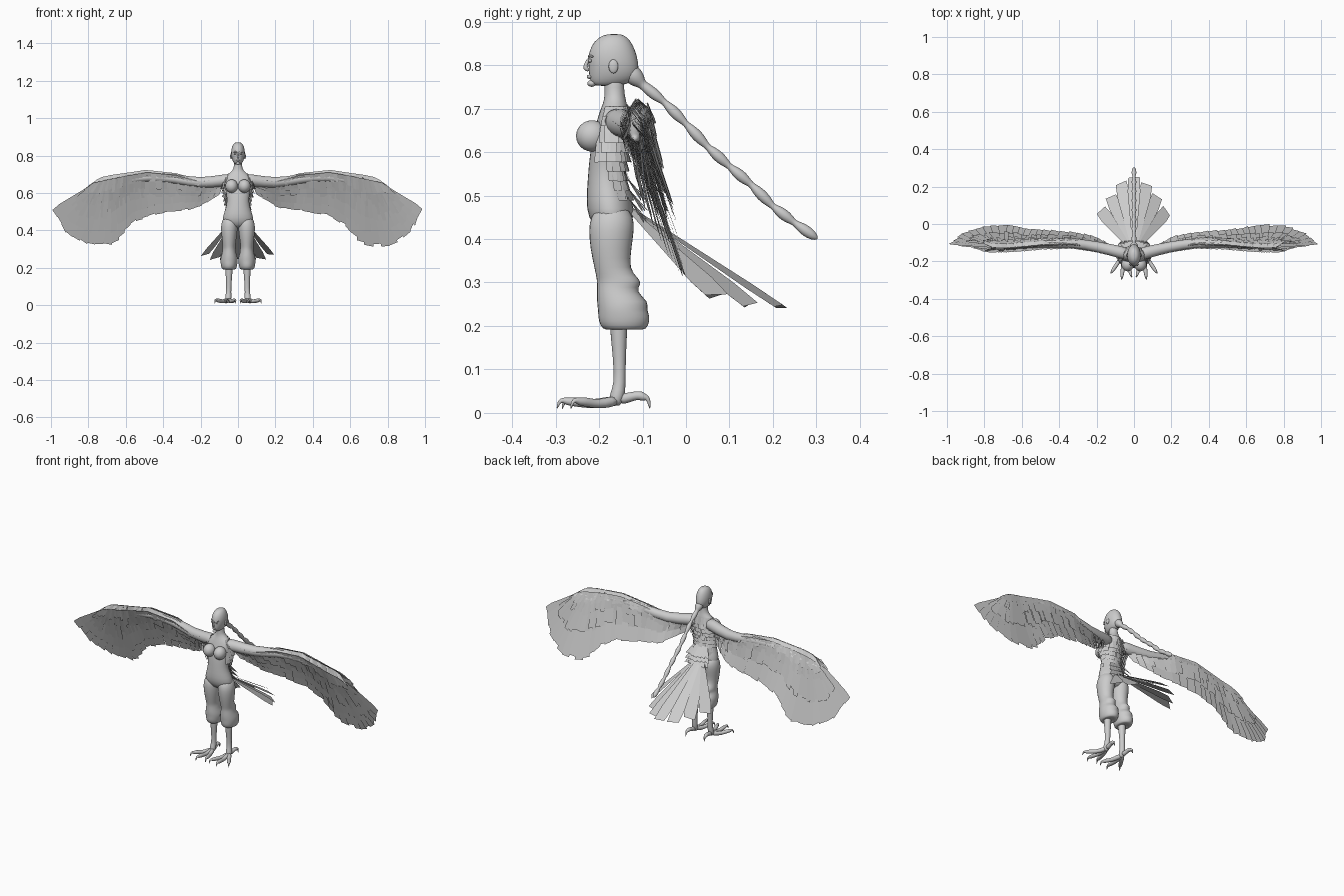
import bpy, bmesh, math, random
from mathutils import Vector as V

random.seed(4)
if "Cube" in bpy.data.objects:
    bpy.data.objects.remove(bpy.data.objects["Cube"], do_unlink=True)

GREY = (0.6, 0.6, 0.6, 1)
mat = bpy.data.materials.new("plain grey")
mat.use_nodes = True
mat.diffuse_color = GREY
mat.node_tree.nodes["Principled BSDF"].inputs["Base Color"].default_value = GREY


def finish(name, bm, levels=0, closed=True):
    if closed:
        bmesh.ops.recalc_face_normals(bm, faces=bm.faces)
    me = bpy.data.meshes.new(name)
    bm.to_mesh(me)
    bm.free()
    me.materials.append(mat)
    ob = bpy.data.objects.new(name, me)
    bpy.context.collection.objects.link(ob)
    if closed:
        for p in me.polygons:
            p.use_smooth = True
    if levels:
        ob.modifiers.new("Subdivision", "SUBSURF").levels = levels
        ob.modifiers["Subdivision"].render_levels = levels
    return ob


def loft(name, rings, levels=1):
    """Skin a list of point rings and cap both ends."""
    bm = bmesh.new()
    rows = [[bm.verts.new(p) for p in ring] for ring in rings]
    n = len(rows[0])
    for a, b in zip(rows, rows[1:]):
        for i in range(n):
            j = (i + 1) % n
            bm.faces.new((a[i], a[j], b[j], b[i]))
    bm.faces.new(rows[0])
    bm.faces.new(rows[-1])
    return finish(name, bm, levels)


def stack(name, rows, n=14):
    """Horizontal ellipses: z, front y, back y, lowest x, highest x."""
    rings = []
    for z, y0, y1, x0, x1 in rows:
        rings.append([V(((x0 + x1) / 2 + (x1 - x0) / 2 * math.cos(t),
                         (y0 + y1) / 2 + (y1 - y0) / 2 * math.sin(t), z))
                      for t in [math.tau * i / n for i in range(n)]])
    return loft(name, rings)


def tube(name, pts, n=8, levels=1):
    """Tapered tube through x, y, z, radius points."""
    cs = [V(p[:3]) for p in pts]
    rings = []
    for k, c in enumerate(cs):
        d = (cs[min(k + 1, len(cs) - 1)] - cs[max(k - 1, 0)]).normalized()
        u = d.orthogonal() if abs(d.x) > 0.9 else d.cross(V((1, 0, 0)))
        u.normalize()
        w = d.cross(u)
        rings.append([c + pts[k][3] * (u * math.cos(math.tau * i / n) + w * math.sin(math.tau * i / n))
                      for i in range(n)])
    return loft(name, rings, levels)


def ball(name, loc, size):
    bm = bmesh.new()
    bmesh.ops.create_uvsphere(bm, u_segments=20, v_segments=12, radius=1)
    for v in bm.verts:
        v.co = V(loc) + V(a * b for a, b in zip(v.co, size))
    return finish(name, bm)


def feather(bm, base, tip, side, w0, w1):
    """Flat square-ended vane with a slight skew and overlap twist."""
    s = side.normalized()
    d = tip - base
    skew = d * random.uniform(-0.05, 0.03)
    pts = (base - s * w0, base + s * w0, base + d * 0.8 + s * w1,
           tip + s * w1 * 0.9 + skew, tip - s * w1 * 0.9, base + d * 0.8 - s * w1)
    bm.faces.new([bm.verts.new(p) for p in pts])


# Torso and neck
torso = [(.41, -.20, -.14, .06), (.45, -.228, -.115, .09), (.49, -.231, -.122, .078),
         (.54, -.227, -.143, .06), (.58, -.224, -.148, .061), (.63, -.217, -.14, .07),
         (.67, -.207, -.132, .077), (.70, -.197, -.132, .058), (.72, -.188, -.138, .028),
         (.745, -.188, -.143, .021), (.79, -.188, -.14, .022)]
stack("torso", [(z, a, b, -r, r) for z, a, b, r in torso])

# Head
head = [(.872, -.18, -.15, .012), (.864, -.203, -.133, .024), (.845, -.219, -.12, .034),
        (.82, -.227, -.111, .038), (.795, -.225, -.107, .037), (.775, -.224, -.11, .031),
        (.762, -.221, -.123, .024), (.751, -.212, -.15, .014)]
stack("head", [(z, a, b, -r, r) for z, a, b, r in head], 16)
tube("nose", [(0, -.222, .818, .003), (0, -.23, .803, .005), (0, -.233, .793, .007), (0, -.222, .787, .005)])
ball("lips", (0, -.222, .773), (.011, .006, .005))
ball("chin", (0, -.217, .758), (.011, .01, .008))

# Braid hanging behind, with repeated swellings
path = [(-.135, .79), (-.1, .755), (-.05, .715), (0, .665), (.05, .612), (.1, .567),
        (.15, .525), (.2, .475), (.25, .437), (.303, .4)]
braid = []
for k in range(len(path) - 1):
    for j in range(6):
        f = j / 6
        y, z = [a + (b - a) * f for a, b in zip(path[k], path[k + 1])]
        r = .007 + .007 * math.sin(math.pi * f) + max(0, .014 - .01 * (k + f))
        braid.append((0, y, z, r))
braid.append((0, *path[-1], .003))
tube("braid", braid)

leg = [(.48, -.2, -.14, .015, .07), (.45, -.222, -.118, .0, .088), (.42, -.225, -.118, .0, .093),
       (.38, -.222, -.124, .004, .09), (.33, -.211, -.13, .012, .083), (.31, -.207, -.108, .012, .083),
       (.297, -.206, -.1, .01, .084), (.28, -.206, -.116, .01, .085), (.255, -.207, -.082, .0, .094),
       (.238, -.204, -.09, .0, .095), (.222, -.204, -.08, .002, .094), (.2, -.2, -.085, .006, .09),
       (.188, -.185, -.095, .015, .08), (.2, -.175, -.13, .03, .068)]

for s, label in ((1, "left"), (-1, "right")):
    ball(label + "_breast", (s * .034, -.216, .637), (.033, .037, .036))
    ball(label + "_ear", (s * .037, -.167, .797), (.005, .011, .016))
    ball(label + "_eye", (s * .015, -.221, .81), (.007, .004, .004))
    tube(label + "_brow", [(s * .004, -.224, .819, .003), (s * .015, -.223, .822, .004), (s * .027, -.212, .819, .002)])

    # Breeches with ruffled cuff, then bird shank and toes
    stack(label + "_breeches", [(z, a, b, s * p, s * q) for z, a, b, p, q in leg])
    tube(label + "_shank", [(s * .048, -.155, .24, .023), (s * .048, -.155, .19, .021),
                            (s * .049, -.153, .12, .015), (s * .05, -.152, .065, .014),
                            (s * .052, -.158, .04, .019), (s * .053, -.165, .015, .014)], 10)
    for toe, tx, ty in (("outer", .125, -.265), ("middle", .066, -.297), ("inner", .012, -.285), ("back", .06, -.083)):
        root = V((s * .052, -.155, .03))
        end = V((s * tx, ty, .03))
        steps = ((0, .0, .015), (.35, -.01, .012), (.55, -.008, .011), (.72, -.004, .012),
                 (.84, -.004, .009), (.9, .0, .007), (.97, -.004, .005), (1, -.022, .001))
        lift = .018 if toe == "back" else 0
        tube(f"{label}_{toe}_toe", [(*(root.lerp(end, f) + V((0, 0, dz + lift * math.sin(math.pi * f)))), r)
                                    for f, dz, r in steps])

# Wing surface: leading edge point and trailing edge point at each station
stations = [((.06, -.155, .68), (.10, -.125, .59)), ((.20, -.125, .66), (.20, -.07, .53)),
            ((.33, -.105, .695), (.31, -.045, .505)), ((.49, -.11, .71), (.46, -.035, .49)),
            ((.60, -.12, .692), (.56, -.025, .44)), ((.68, -.125, .675), (.66, -.005, .33)),
            ((.73, -.125, .665), (.80, -.01, .32)), ((.76, -.125, .655), (.92, -.05, .385)),
            ((.77, -.125, .65), (.99, -.11, .51))]
LAST = len(stations) - 1


def wing(u, v, off=0):
    u = min(max(u, 0), LAST)
    k = min(int(u), LAST - 1)
    f = u - k
    a = V(stations[k][0]).lerp(V(stations[k + 1][0]), f)
    b = V(stations[k][1]).lerp(V(stations[k + 1][1]), f)
    return a.lerp(b, v) + V((0, off, 0))


# Feather rows: name, start, end along chord, count, base offset, tip offset
layers = [("flight_feathers", .12, 1, 25, .0, .0), ("under_flight_feathers", .1, .8, 28, -.008, -.004),
          ("front_coverts", .06, .58, 34, -.018, -.008), ("front_middle_coverts", .03, .38, 40, -.024, -.015),
          ("front_lesser_coverts", .0, .2, 46, -.026, -.024), ("back_coverts", .06, .62, 30, .016, .006),
          ("back_middle_coverts", .02, .32, 38, .022, .014), ("back_lesser_coverts", -.02, .16, 46, .022, .022),
          ("edge_feathers", -.06, .08, 50, .0, -.02), ("rear_edge_feathers", -.06, .08, 50, .004, .022)]
for s, label in ((1, "left"), (-1, "right")):
    def flip(p):
        return V((p.x * s, p.y, p.z))
    for name, v0, v1, n, o0, o1 in layers:
        bm = bmesh.new()
        small = n > 28
        top = LAST - (.3 if small else 0)
        for i in range(n):
            u = top * (i + .5) / n
            h = top / n * .6
            jit = random.uniform(-.05, .04) * (1 if small else .5)
            base, tip = wing(u, v0, o0), wing(u, v1 + jit, o1)
            if small:
                tip += V((.012, random.uniform(-.004, .004), 0))
            w0 = max((wing(u + h, v0) - wing(u - h, v0)).length / 2, .006)
            side = wing(u + h, v1) - wing(u - h, v1)
            w1 = max(side.length / 2, .008)
            side = side.normalized() + V((0, .12, 0))
            feather(bm, flip(base), flip(tip), flip(side), w0, w1)
        finish(f"{label}_{name}", bm, closed=False)
    # Arm inside the leading edge
    arm = [(0, .035)] + [(k, r) for k, r in zip(range(1, LAST), (.03, .027, .025, .022, .018, .014, .008))]
    tube(label + "_wing_arm", [(s * .03, -.165, .665, .036)] + [(*flip(wing(u, .09)), r) for u, r in arm], 10)

# Tail fan
bm = bmesh.new()
tips = [(0, .247, .25), (.068, .215, .245), (.125, .15, .248), (.178, .075, .268)]
for i, (x, y, z) in enumerate(tips):
    for s in ((1, -1) if i else (1,)):
        base, tip = V((s * .007 * i, -.125, .475 - .004 * i)), V((s * x, y, z))
        side = (tip - base).cross(V((s * .22 * i, .45, .85)))
        feather(bm, base, tip, side, .008, .034)
finish("tail_fan", bm, closed=False)

# Tail coverts over the root of the fan
bm = bmesh.new()
for row in range(3):
    for i in range(-3, 4):
        base = V((i * .013, -.135 + .003 * row, .54 - .025 * row))
        tip = base + V((i * .009, .05 - abs(i) * .006, -.05))
        feather(bm, base, tip, V((1, 0, -.1 * i)), .007, .012)
finish("tail_coverts", bm, closed=False)

# Scale feathers over shoulders and back
bm = bmesh.new()
for row in range(9):
    z = .705 - row * .022
    k = max(j for j in range(len(torso) - 1) if torso[j][0] <= z)
    f = (z - torso[k][0]) / (torso[k + 1][0] - torso[k][0])
    y0, y1, r = [a + (b - a) * f for a, b in zip(torso[k][1:], torso[k + 1][1:])]
    span = math.radians(115 if row < 5 else 75 - 7 * (row - 5))
    for i in range(15):
        t = span * (i / 7 - 1 + random.uniform(-.03, .03))
        out = V((math.sin(t), math.cos(t), 0))
        base = V((r * out.x, (y0 + y1) / 2 + (y1 - y0) / 2 * out.y, z)) + out * .003
        tip = base + out * random.uniform(.006, .016) + V((0, 0, -.04))
        feather(bm, base, tip, V((out.y, -out.x, 0)), .009, .011)
finish("back_feathers", bm, closed=False)
